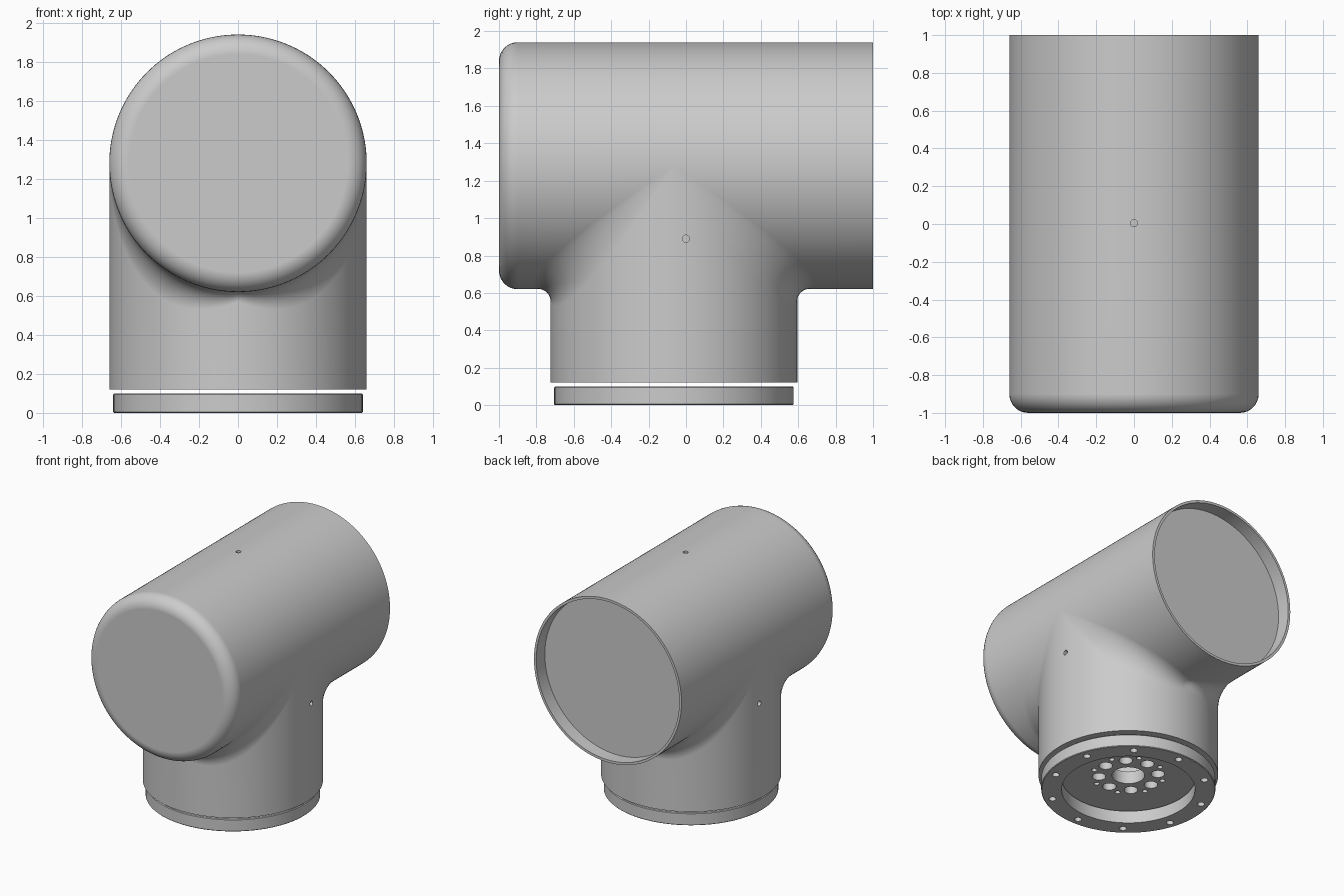
import bpy, bmesh
from math import sin, cos, pi, radians
from mathutils import Matrix, Vector

cube = bpy.data.objects.get("Cube")
if cube:
    bpy.data.objects.remove(cube)

R = 0.66        # radius of both tubes
C = 1.28        # height of the horizontal axis
Y0 = -0.065     # depth of the vertical axis
COLS = 72       # columns over each half turn

grey = bpy.data.materials.new("light grey")
grey.use_nodes = True
grey.diffuse_color = (0.6, 0.6, 0.6, 1)
grey.node_tree.nodes["Principled BSDF"].inputs["Base Color"].default_value = (0.6, 0.6, 0.6, 1)


def make_object(name, bm):
    bmesh.ops.recalc_face_normals(bm, faces=bm.faces)
    mesh = bpy.data.meshes.new(name)
    bm.to_mesh(mesh)
    bm.free()
    mesh.materials.append(grey)
    obj = bpy.data.objects.new(name, mesh)
    bpy.context.collection.objects.link(obj)
    return obj


def add_pin(bm, centre, radius, length, axis="Z", sides=24):
    turn = Matrix.Rotation(pi / 2, 4, "Y") if axis == "X" else Matrix()
    bmesh.ops.create_cone(bm, cap_ends=True, segments=sides, radius1=radius, radius2=radius,
                          depth=length, matrix=Matrix.Translation(centre) @ turn)


def ring_of_pins(bm, count, circle, radius, z, length, offset=0.0):
    for i in range(count):
        a = offset + 2 * pi * i / count
        add_pin(bm, (circle * cos(a), Y0 + circle * sin(a), z), radius, length)


def cut(obj, bm):
    cutter = make_object("cutter", bm)
    cutter.hide_render = True
    mod = obj.modifiers.new("cut", "BOOLEAN")
    mod.operation = "DIFFERENCE"
    mod.solver = "EXACT"
    mod.object = cutter
    bpy.context.view_layer.objects.active = obj
    bpy.ops.object.modifier_apply(modifier=mod.name)
    bpy.data.objects.remove(cutter)


def smooth(obj):
    bpy.ops.object.select_all(action="DESELECT")
    obj.select_set(True)
    bpy.context.view_layer.objects.active = obj
    bpy.ops.object.shade_smooth_by_angle(angle=radians(32))
    mod = obj.modifiers.new("even shading", "WEIGHTED_NORMAL")
    mod.keep_sharp = True


# Rounded front end and recessed rear end, as (radius, y)
front = [(R - 0.1 + 0.1 * sin(i * pi / 16), -0.9 - 0.1 * cos(i * pi / 16)) for i in range(9)]
rear = [(R - 0.02, 0.89), (R - 0.02, 1.0), (R, 1.0)]


def end_points(profile, t, side):
    return [Vector((r * cos(t), y, C + side * r * sin(t))) for r, y in profile]


def leg_points(t, side):
    """Fillet from the horizontal tube into the stem, then down to the foot."""
    x, s = R * cos(t), R * sin(t)
    f = sin(t) * (0.05 + 0.25 * abs(cos(t)))
    pts = []
    for i in range(9):
        a = i * pi / 16
        pts.append(Vector((x, Y0 + side * (s + f - f * sin(a)), C - s - f + f * cos(a))))
    pts.append(Vector((x, Y0 + side * s, 0.12)))
    return pts


def top_path(t):
    ridge = Vector((R * cos(t), Y0, C + R * sin(t)))
    return end_points(front, t, 1) + [ridge] + end_points(rear, t, 1)[::-1]


def front_path(t):
    return end_points(front, t, -1) + leg_points(t, -1)


def rear_path(t):
    return end_points(rear, t, -1) + leg_points(t, 1)


# T-shaped housing
bm = bmesh.new()
for path in (top_path, front_path, rear_path):
    rows = [[bm.verts.new(p) for p in path(pi * i / COLS)] for i in range(COLS + 1)]
    for a, b in zip(rows, rows[1:]):
        for j in range(len(a) - 1):
            bm.faces.new((a[j], a[j + 1], b[j + 1], b[j]))
bmesh.ops.remove_doubles(bm, verts=bm.verts, dist=0.0001)
bmesh.ops.holes_fill(bm, edges=[e for e in bm.edges if e.is_boundary], sides=0)
housing = make_object("housing", bm)

# Hollow above the base plate
bm = bmesh.new()
add_pin(bm, (0, Y0, 0.42), 0.55, 0.4, sides=64)
cut(housing, bm)

# Mounting holes in the base plate, and pin holes in the sides and top
bm = bmesh.new()
add_pin(bm, (0, Y0, 0.18), 0.12, 0.2, sides=48)
ring_of_pins(bm, 8, 0.217, 0.05, 0.18, 0.2)
ring_of_pins(bm, 8, 0.262, 0.02, 0.18, 0.2, pi / 8)
for side in (-1, 1):
    add_pin(bm, (side * R, 0, 0.89), 0.019, 0.1, "X")
add_pin(bm, (0, 0.005, C + R), 0.019, 0.1)
cut(housing, bm)
smooth(housing)

# Separate mounting ring under the stem
bm = bmesh.new()
profile = [(0.49, 0), (0.635, 0), (0.64, 0.005), (0.64, 0.095), (0.635, 0.1), (0.49, 0.1)]
STEPS = 96
loops = [[bm.verts.new((r * cos(2 * pi * i / STEPS), Y0 + r * sin(2 * pi * i / STEPS), z))
          for r, z in profile] for i in range(STEPS)]
for i in range(STEPS):
    a, b = loops[i], loops[(i + 1) % STEPS]
    for j in range(len(profile)):
        k = (j + 1) % len(profile)
        bm.faces.new((a[j], b[j], b[k], a[k]))
mounting_ring = make_object("mounting_ring", bm)
bm = bmesh.new()
ring_of_pins(bm, 10, 0.575, 0.027, 0.05, 0.2, radians(18))
cut(mounting_ring, bm)
smooth(mounting_ring)
